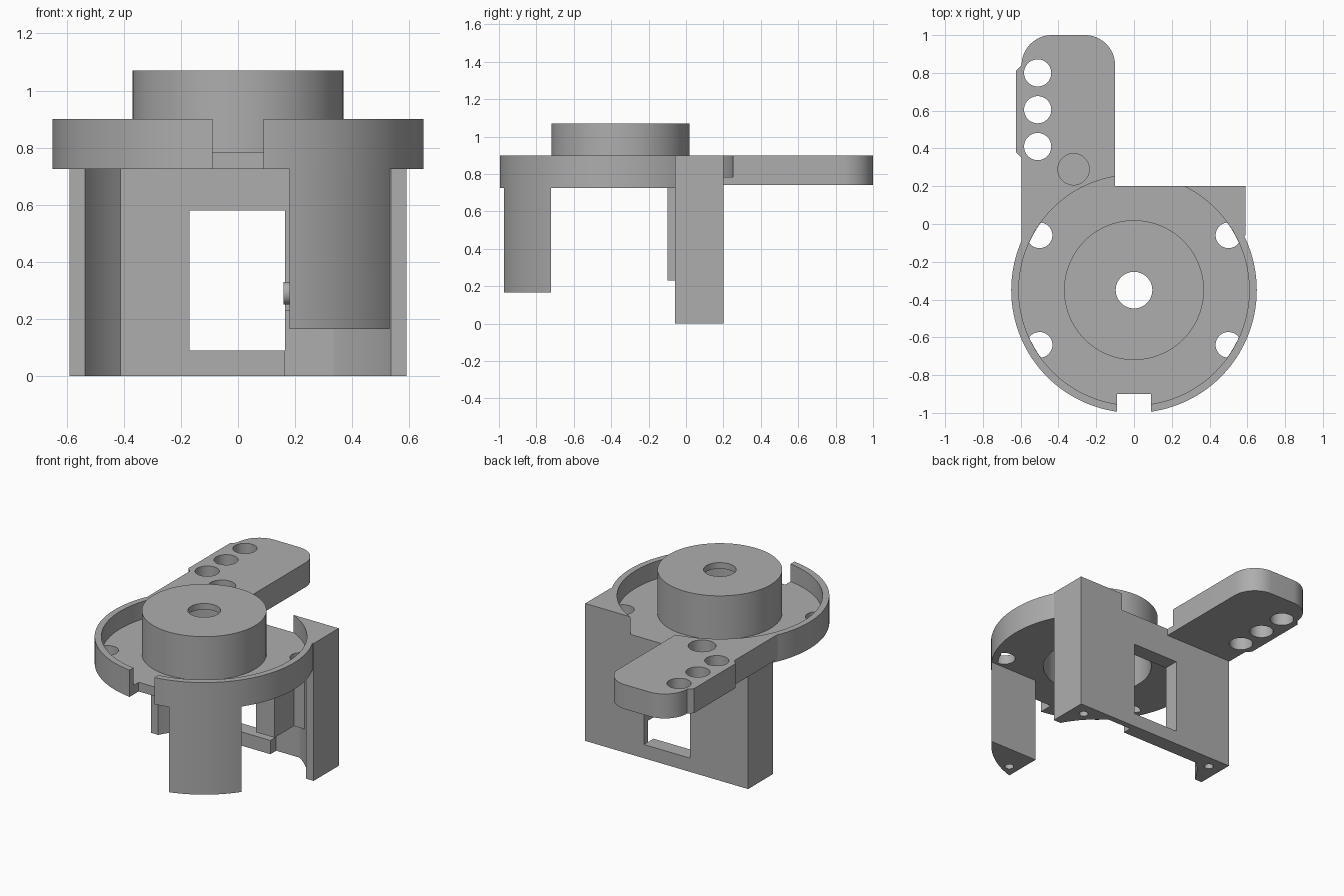
import bpy, bmesh
from math import pi, sin, cos, asin, acos
from mathutils import Matrix

cube = bpy.data.objects.get("Cube")
if cube:
    bpy.data.objects.remove(cube, do_unlink=True)

CY = -0.35  # centre of the round housing on y

grey = bpy.data.materials.new("plain grey")
grey.diffuse_color = (0.42, 0.42, 0.42, 1)
grey.use_nodes = True
grey.node_tree.nodes["Principled BSDF"].inputs["Base Color"].default_value = (0.42, 0.42, 0.42, 1)


def arc(r, a0, a1, n=48, cx=0.0, cy=CY):
    return [(cx + r * cos(a0 + (a1 - a0) * i / n), cy + r * sin(a0 + (a1 - a0) * i / n))
            for i in range(n + 1)]


def circle(r, cx=0.0, cy=CY, n=96):
    return arc(r, 0, 2 * pi, n, cx, cy)[:-1]


def rect(x0, x1, y0, y1):
    return [(x0, y0), (x1, y0), (x1, y1), (x0, y1)]


def prism(name, outline, z0, z1):
    """Extrude an outline in the ground plane from z0 to z1."""
    bm = bmesh.new()
    face = bm.faces.new([bm.verts.new((x, y, z0)) for x, y in outline])
    top = bmesh.ops.extrude_face_region(bm, geom=[face])["geom"]
    bmesh.ops.translate(bm, vec=(0, 0, z1 - z0),
                        verts=[v for v in top if isinstance(v, bmesh.types.BMVert)])
    bmesh.ops.recalc_face_normals(bm, faces=bm.faces)
    mesh = bpy.data.meshes.new(name)
    bm.to_mesh(mesh)
    bm.free()
    mesh.materials.append(grey)
    obj = bpy.data.objects.new(name, mesh)
    bpy.context.collection.objects.link(obj)
    return obj


def combine(target, tool, operation):
    mod = target.modifiers.new("combine", "BOOLEAN")
    mod.operation, mod.solver, mod.object = operation, "EXACT", tool
    bpy.context.view_layer.objects.active = target
    bpy.ops.object.modifier_apply(modifier=mod.name)
    bpy.data.objects.remove(tool, do_unlink=True)


def add(outline, z0, z1):
    combine(body, prism("addition", outline, z0, z1), "UNION")


def cut(outline, z0, z1):
    combine(body, prism("cutter", outline, z0, z1), "DIFFERENCE")


# Round housing and rear block, trimmed flat at the back
body = prism("motor_bracket", circle(0.65, n=128), 0.725, 0.9)
add(rect(-0.59, 0.59, -0.06, 0.23), 0, 0.9)
cut(rect(-1, 1, 0.2, 0.5), -0.1, 1)

# Hollow inside of the rear block, with a deeper pocket on one side
a = asin(0.45 / 0.61)
cut(arc(0.61, pi - a, 2 * pi + a, 96), -0.1, 0.725)
pocket = asin(0.51 / 0.61)
cut([(0.165, 0.0)] + arc(0.61, 0.5, pocket, 16) + [(0.165, 0.16)], -0.1, 0.23)

# Window and screw holes in the block
cut(rect(-0.17, 0.165, 0.05, 0.3), 0.09, 0.58)
for x in (-0.5, 0.5):
    cut(circle(0.028, x, 0.115, 24), -0.1, 0.2)

# Flat arm with two round corners and a chamfered side pad
arm = [(-0.595, -0.1), (-0.1, 0.1)]
arm += arc(0.16, 0, pi / 2, 16, -0.26, 0.84)
arm += arc(0.16, pi / 2, pi, 16, -0.435, 0.84)
arm += [(-0.625, 0.81), (-0.625, 0.38), (-0.595, 0.35)]
add(arm, 0.74, 0.9)
for y in (0.41, 0.605, 0.8):
    cut(circle(0.072, -0.51, y, 40), 0.6, 1)
cut(circle(0.083, -0.32, 0.29, 40), 0.785, 1)

# Recessed tray, clear of the inner walls below
cut(circle(0.61, n=128), 0.785, 1)

# Central boss, hollow from below, with a shaft hole
add(circle(0.37), 0.76, 1.07)
cut(circle(0.33), 0.6, 1.03)
cut(circle(0.097, n=48), 0.9, 1.2)

# Mounting holes through the tray floor
for x in (-0.5, 0.5):
    for y in (-0.06, -0.64):
        d = prism("hole", circle(0.068, x, y, 40), 0.7, 0.8)
        combine(d, prism("limit", circle(0.609, n=128), 0.6, 1), "INTERSECT")
        combine(body, d, "DIFFERENCE")

# Cable notch in the front rim
cut(rect(-0.09, 0.09, -1.1, -0.9), 0.6, 1)

# Front leg with a curved outside and a flat back
r = 0.648
leg = arc(r, -acos(0.18 / r), -acos(0.53 / r), 24)
leg.append((0.18, leg[-1][1]))
add(leg, 0.165, 0.75)
cut(circle(0.028, 0.25, -0.89, 24), 0.1, 0.35)

# Inner support block hanging from the tray
add(rect(0.2, 0.335, -0.1, 0.13), 0.23, 0.75)

# Small peg on the support block
peg = prism("peg", circle(0.04, 0, 0, 32), -0.03, 0.03)
peg.data.transform(Matrix.Translation((0.19, 0.0, 0.29)) @ Matrix.Rotation(pi / 2, 4, "Y"))
combine(body, peg, "UNION")

# Smooth the round walls and keep the edges sharp
bpy.ops.object.select_all(action="DESELECT")
body.select_set(True)
bpy.context.view_layer.objects.active = body
bpy.ops.object.shade_smooth_by_angle(angle=0.5)
